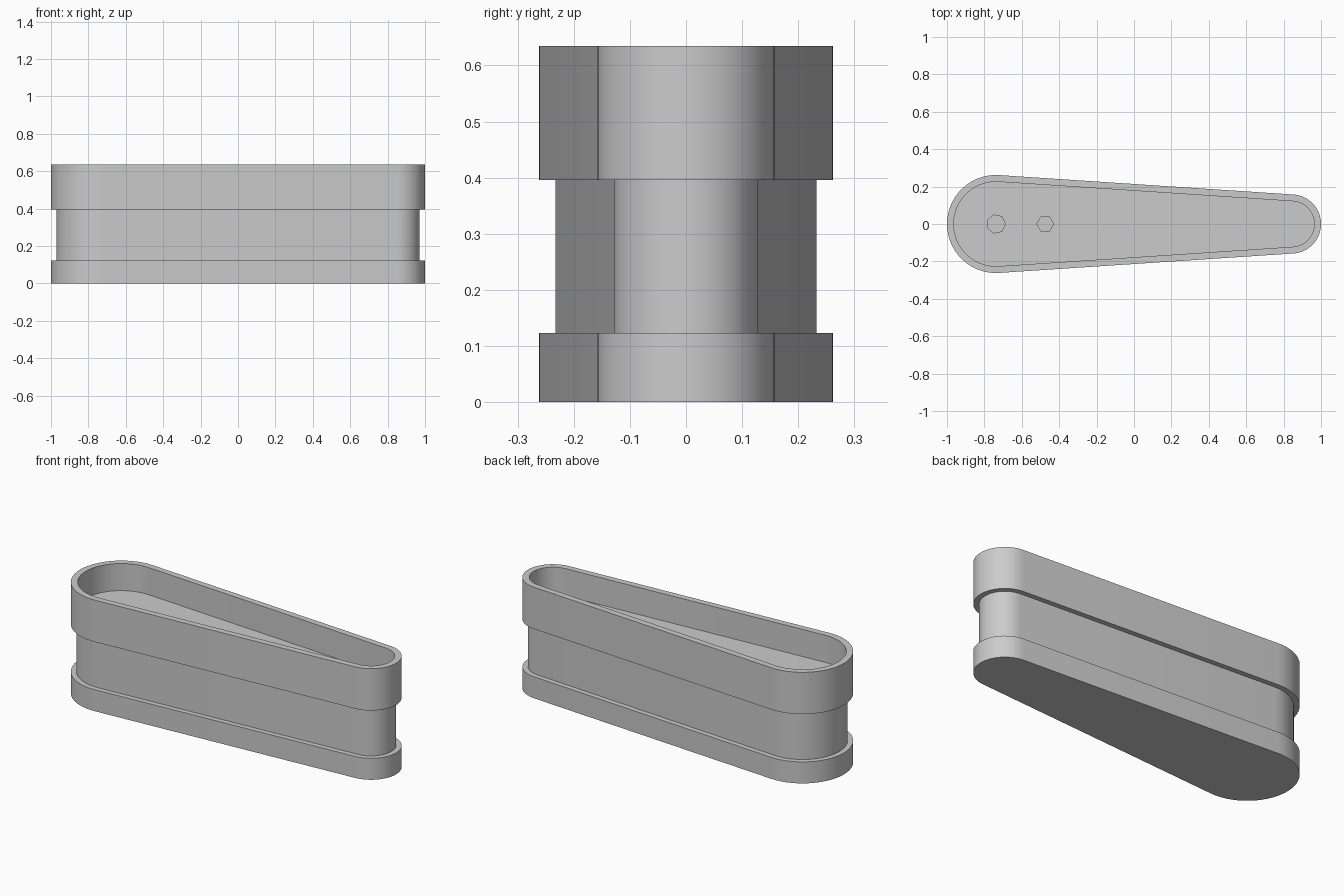
import bpy, bmesh
from math import acos, cos, sin, pi, radians

if "Cube" in bpy.data.objects:
    bpy.data.objects.remove(bpy.data.objects["Cube"])

grey = bpy.data.materials.new("plain_grey")
grey.use_nodes = True
colour = (0.6, 0.6, 0.6, 1)
grey.diffuse_color = colour
grey.node_tree.nodes["Principled BSDF"].inputs["Base Color"].default_value = colour

BIG_X, BIG_R = -0.738, 0.262
SMALL_X, SMALL_R = 0.842, 0.158
SEGMENTS = 28


def outline(inset):
    """Tapered outline: two end arcs joined by their common tangents."""
    t = acos((BIG_R - SMALL_R) / (SMALL_X - BIG_X))
    points = []
    for cx, r, start, end in ((SMALL_X, SMALL_R, -t, t),
                              (BIG_X, BIG_R, t, 2 * pi - t)):
        for i in range(SEGMENTS + 1):
            a = start + (end - start) * i / SEGMENTS
            points.append((cx + (r - inset) * cos(a), (r - inset) * sin(a)))
    return points


def finish(bm, name):
    bmesh.ops.recalc_face_normals(bm, faces=bm.faces)
    mesh = bpy.data.meshes.new(name)
    bm.to_mesh(mesh)
    bm.free()
    mesh.materials.append(grey)
    obj = bpy.data.objects.new(name, mesh)
    bpy.context.collection.objects.link(obj)
    return obj


def select_only(obj):
    bpy.ops.object.select_all(action='DESELECT')
    obj.select_set(True)
    bpy.context.view_layer.objects.active = obj


# Body: plinth, recessed waist, overhanging tray and tray floor (inset, height)
LIP, WAIST, RIM, FLOOR = 0.0, 0.029, 0.036, 0.48
profile = [(LIP, 0), (LIP, 0.123), (WAIST, 0.123), (WAIST, 0.396),
           (LIP, 0.396), (LIP, 0.635), (RIM, 0.635), (RIM, FLOOR)]
bm = bmesh.new()
rings = [[bm.verts.new((x, y, z)) for x, y in outline(inset)]
         for inset, z in profile]
for low, high in zip(rings, rings[1:]):
    for i in range(len(low)):
        j = (i + 1) % len(low)
        bm.faces.new((low[i], low[j], high[j], high[i]))
bm.faces.new(rings[0])
bm.faces.new(rings[-1])
body = finish(bm, "tapered_tray_body")

# Two faceted blind holes in the tray floor
for x, radius, sides in ((-0.738, 0.05, 7), (-0.475, 0.045, 6)):
    bm = bmesh.new()
    bmesh.ops.create_cone(bm, cap_ends=True, segments=sides,
                          radius1=radius, radius2=radius, depth=0.2)
    # Turn each cutter so that one corner points along +x
    top = max(bm.verts, key=lambda v: v.co.y)
    turn = pi / 2 if abs(top.co.x) < 0.001 else 0
    for v in bm.verts:
        px, py = v.co.x, v.co.y
        v.co.x = px * cos(turn) + py * sin(turn) + x
        v.co.y = py * cos(turn) - px * sin(turn)
        v.co.z += FLOOR
    cutter = finish(bm, "hole_cutter")
    cutter.hide_render = True
    select_only(body)
    cut = body.modifiers.new("hole", 'BOOLEAN')
    cut.operation = 'DIFFERENCE'
    cut.solver = 'EXACT'
    cut.object = cutter
    bpy.ops.object.modifier_apply(modifier=cut.name)
    bpy.data.objects.remove(cutter)

select_only(body)
bpy.ops.object.shade_smooth_by_angle(angle=radians(30))
